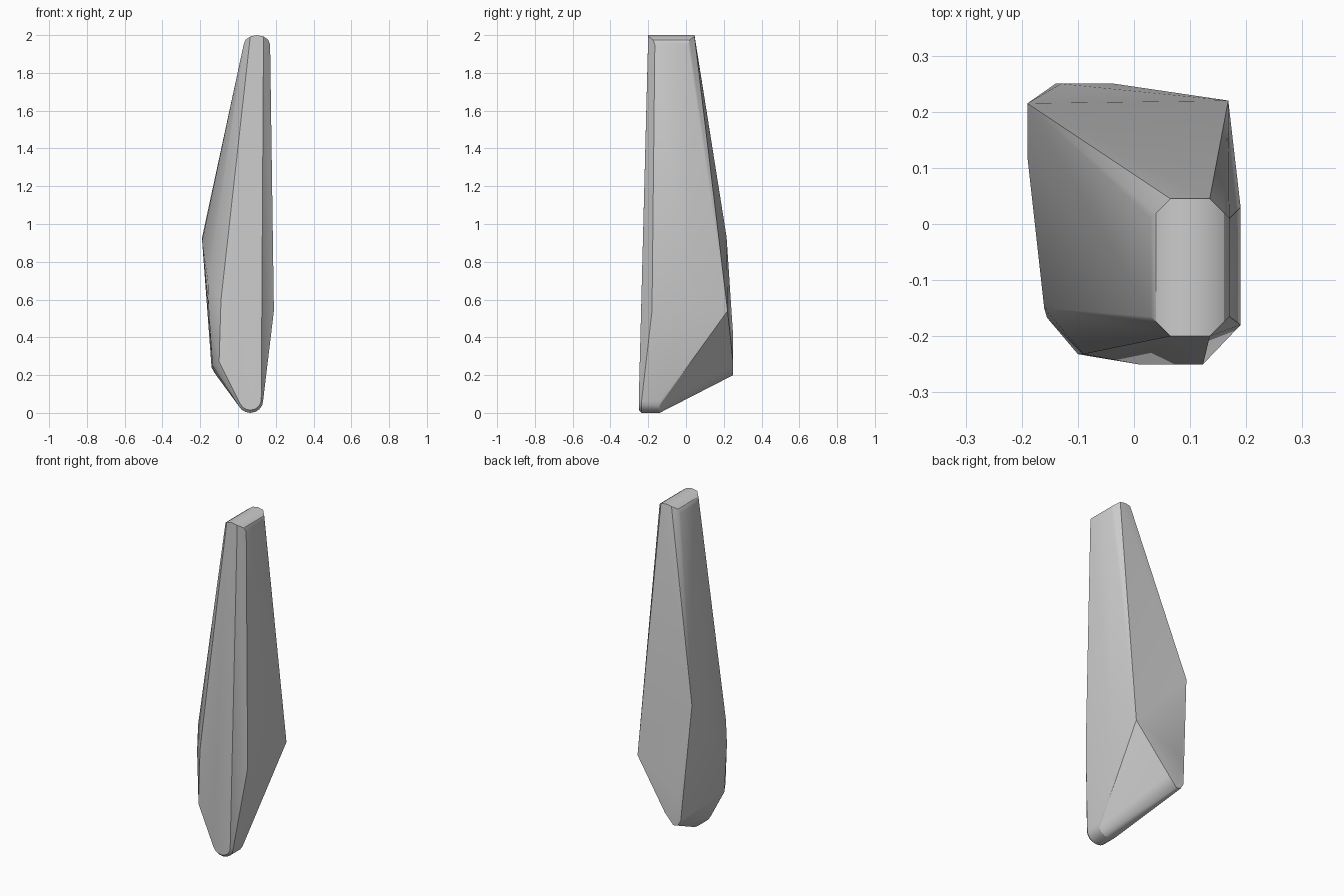
import bpy, bmesh, math

cube = bpy.data.objects.get("Cube")
if cube:
    bpy.data.objects.remove(cube, do_unlink=True)

# Plain grey stone
stone = bpy.data.materials.new("grey_stone")
stone.use_nodes = True
grey = (0.6, 0.6, 0.6, 1)
stone.diffuse_color = grey
stone.node_tree.nodes["Principled BSDF"].inputs["Base Color"].default_value = grey

points = []

# Blunt tip: rounded sideways, chamfered at its corners
for t in range(7):
    a = math.pi * t / 6
    c, s = math.cos(a), math.sin(a)
    x = 0.1 + 0.07 * c
    z = 1.95 + 0.05 * s
    cut = 0.035 * max(0, abs(c) - 0.5) / 0.5
    points += [(x, -0.2 + cut, z), (x, 0.045 - cut, z)]

# Rounded foot, a half cylinder running front to back
for t in range(9):
    a = math.pi * t / 8
    x = 0.065 - 0.068 * math.cos(a)
    z = 0.065 - 0.065 * math.sin(a)
    points += [(x, -0.235, z), (x, -0.14, z)]
    points.append((0.065 - 0.058 * math.cos(a), -0.25, 0.07 - 0.055 * math.sin(a)))

# Widest corners of the shard
points += [
    # +x side
    (0.19, -0.18, 0.54), (0.19, 0.03, 0.54), (0.168, 0.22, 0.54),
    # -x shoulder
    (-0.19, 0.215, 0.93), (-0.19, 0.12, 0.91),
    # front left edge
    (-0.16, -0.15, 0.7), (-0.155, -0.167, 0.55), (-0.09, -0.232, 0.6),
    (-0.135, -0.17, 0.25), (-0.1, -0.232, 0.27),
    # back heel
    (-0.14, 0.25, 0.24), (-0.12, 0.25, 0.205), (-0.09, 0.25, 0.2),
    (-0.035, 0.25, 0.26), (-0.13, 0.25, 0.4),
]

# Wrap the corners in a convex skin
bm = bmesh.new()
for p in points:
    bm.verts.new(p)
hull = bmesh.ops.convex_hull(bm, input=bm.verts)
loose = {v for v in hull["geom_interior"] + hull["geom_unused"]
         if isinstance(v, bmesh.types.BMVert) and not v.link_faces}
bmesh.ops.delete(bm, geom=list(loose), context="VERTS")
bmesh.ops.dissolve_limit(bm, angle_limit=math.radians(1),
                         verts=bm.verts, edges=bm.edges)
bmesh.ops.recalc_face_normals(bm, faces=bm.faces)

mesh = bpy.data.meshes.new("stone_shard")
bm.to_mesh(mesh)
bm.free()
mesh.materials.append(stone)
shard = bpy.data.objects.new("stone_shard", mesh)
bpy.context.collection.objects.link(shard)

# Soften the shallow edges only
bpy.ops.object.select_all(action="DESELECT")
shard.select_set(True)
bpy.context.view_layer.objects.active = shard
bpy.ops.object.shade_smooth_by_angle(angle=math.radians(30))
